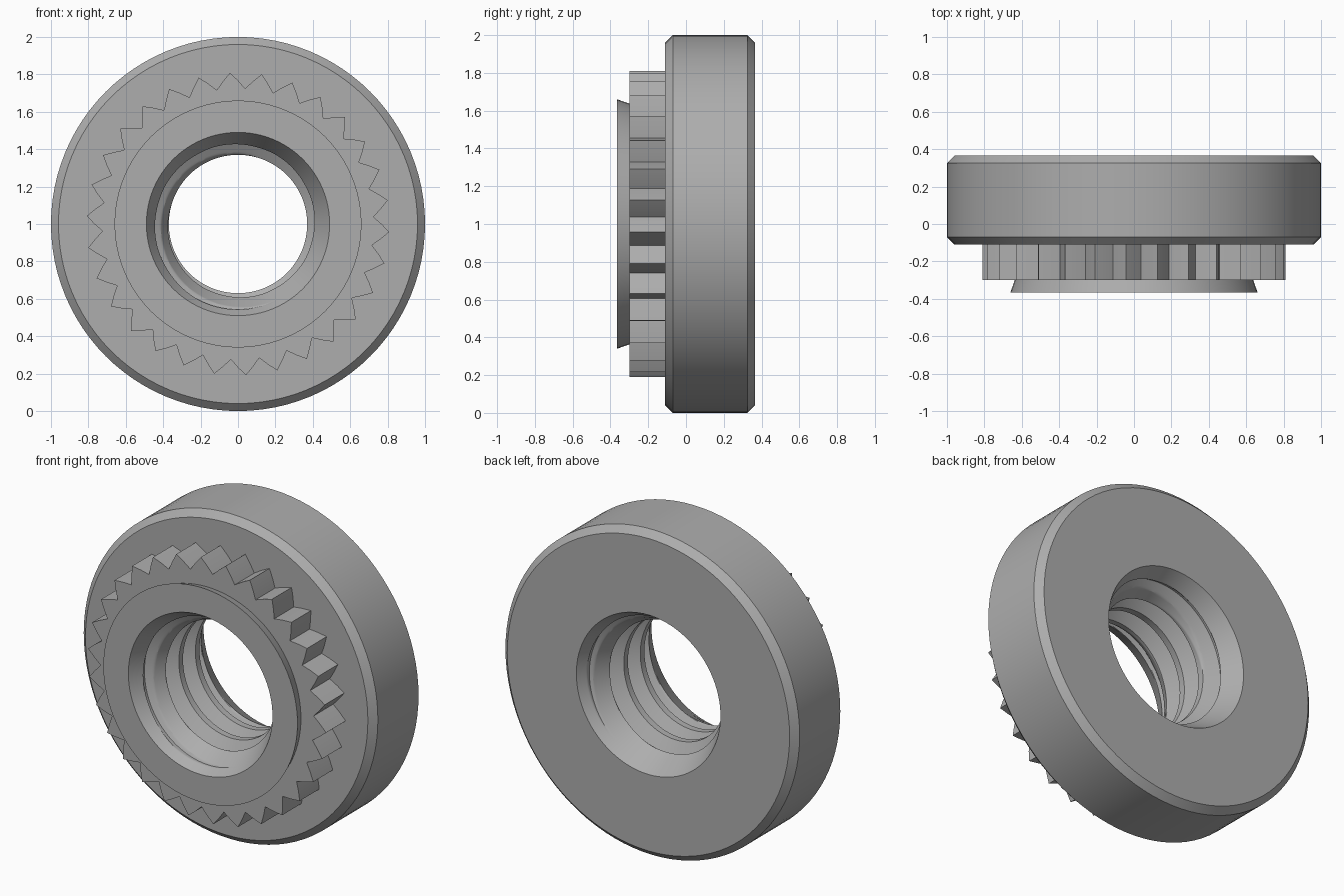
import bpy, bmesh, math

cube = bpy.data.objects.get("Cube")
if cube:
    bpy.data.objects.remove(cube, do_unlink=True)

steel = bpy.data.materials.new("grey_steel")
steel.use_nodes = True
GREY = (0.42, 0.42, 0.42, 1)
steel.diffuse_color = GREY
steel.node_tree.nodes["Principled BSDF"].inputs["Base Color"].default_value = GREY

HALF = 0.365                  # half of the overall depth
MOUTH = 0.49                  # countersink radius at both ends
MINOR, MAJOR, PITCH = 0.37, 0.457, 0.16
ROWS = 32                     # rows per thread turn


def sweep(name, rows, segments, point):
    """Skin a turned surface; point(row, column) gives radius and y."""
    bm = bmesh.new()
    grid = []
    for row in rows:
        ring = []
        for col in range(segments + 1):
            r, y = point(row, col)
            a = 2 * math.pi * col / segments
            ring.append(bm.verts.new((r * math.cos(a), y, 1 + r * math.sin(a))))
        grid.append(ring)
    for low, high in zip(grid, grid[1:]):
        for c in range(segments):
            bm.faces.new((low[c], low[c + 1], high[c + 1], high[c]))
    bmesh.ops.remove_doubles(bm, verts=bm.verts, dist=0.0001)
    mesh = bpy.data.meshes.new(name)
    bm.to_mesh(mesh)
    bm.free()
    mesh.materials.append(steel)
    obj = bpy.data.objects.new(name, mesh)
    bpy.context.collection.objects.link(obj)
    bpy.ops.object.select_all(action='DESELECT')
    obj.select_set(True)
    bpy.context.view_layer.objects.active = obj
    bpy.ops.object.shade_smooth_by_angle(angle=math.radians(25))
    return obj


def lathe(name, profile, segments=96):
    return sweep(name, profile, segments, lambda row, col: row)


# Chamfered main body, from the back mouth round to the front shoulder
lathe("body", [(MOUTH, HALF), (0.96, HALF), (1, HALF - 0.04),
               (1, -0.07), (0.96, -0.11), (0.6, -0.11)])

# Knurled ring: 30 pointed teeth, tips at 3 degrees past the vertical
def tooth_point(row, col):
    toothed, y = row
    if not toothed:
        return 0.6, y
    return (0.81 if (col % 4) == 3 else 0.725 if (col % 4) == 1 else 0.7675), y


def star_point(row, col):
    # the quarter points lie on the straight tooth sides
    r, y = tooth_point(row, col)
    return r, y


sweep("knurled_ring", [(True, -0.11), (True, -0.30), (False, -0.30)],
      120, star_point)

# Flared front lip
lathe("front_lip", [(0.638, -0.30), (0.66, -HALF), (MOUTH, -HALF)])


# Threaded bore with a countersink at each end
def bore_point(row, col):
    y = -0.285 + PITCH * (row / ROWS - col / 96)
    y = max(-HALF, min(HALF, y))
    turn = (y + 0.285) / PITCH + col / 96
    u = turn % 1
    rise = min((u - 0.25) / 0.3125, (1 - u) / 0.3125)
    thread = MINOR + (MAJOR - MINOR) * max(0, min(1, rise))
    cone = MOUTH - (HALF - abs(y)) / 1.73
    return max(thread, cone), y


sweep("threaded_bore", range(-ROWS, 6 * ROWS), 96, bore_point)
